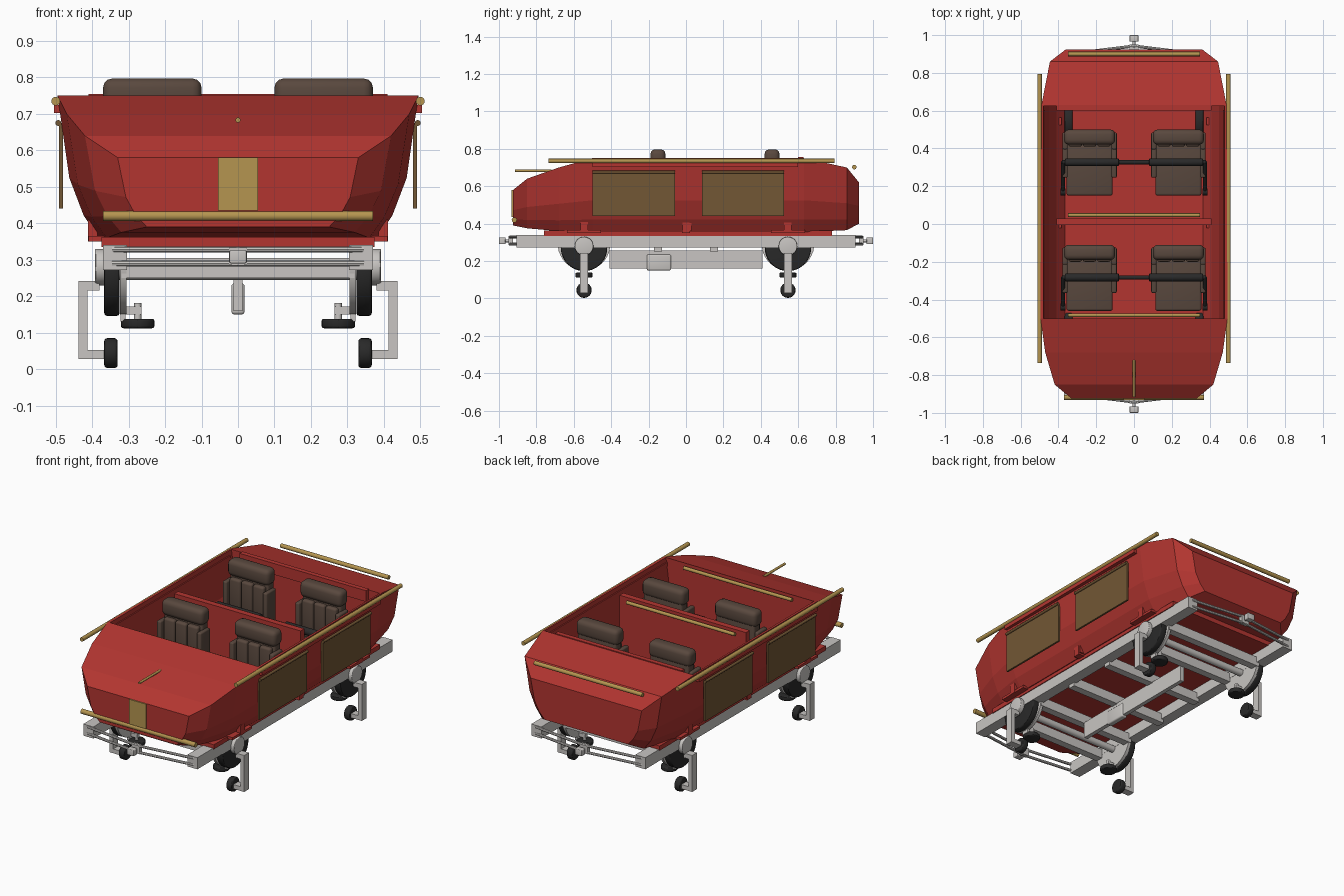
import bpy, bmesh
from mathutils import Vector, Matrix

cube = bpy.data.objects.get("Cube")
if cube:
    bpy.data.objects.remove(cube, do_unlink=True)


def material(name, *rgb):
    m = bpy.data.materials.new(name)
    m.use_nodes = True
    m.diffuse_color = (*rgb, 1)
    m.node_tree.nodes["Principled BSDF"].inputs["Base Color"].default_value = (*rgb, 1)
    return m


RED = material("red paint", 0.45, 0.036, 0.03)
GOLD = material("gold", 0.46, 0.30, 0.08)
BROWN = material("bronze panel", 0.17, 0.095, 0.035)
SEAT = material("brown upholstery", 0.10, 0.065, 0.048)
BLACK = material("black rubber", 0.022, 0.022, 0.022)
STEEL = material("light grey steel", 0.58, 0.56, 0.54)


def finish(name, bm, mat, smooth=False):
    bmesh.ops.recalc_face_normals(bm, faces=bm.faces)
    mesh = bpy.data.meshes.new(name)
    bm.to_mesh(mesh)
    bm.free()
    ob = bpy.data.objects.new(name, mesh)
    bpy.context.collection.objects.link(ob)
    mesh.materials.append(mat)
    if smooth:
        bpy.ops.object.select_all(action="DESELECT")
        ob.select_set(True)
        bpy.context.view_layer.objects.active = ob
        bpy.ops.object.shade_smooth_by_angle()
    return ob


def box(name, mat, x, y, z, bevel=0):
    """Box from the (low, high) range on each axis."""
    bm = bmesh.new()
    bmesh.ops.create_cube(bm, size=1)
    for v in bm.verts:
        for i, r in enumerate((x, y, z)):
            v.co[i] = r[0] if v.co[i] < 0 else r[1]
    if bevel:
        bmesh.ops.bevel(bm, geom=bm.edges[:], offset=bevel, segments=3,
                        profile=0.5, affect="EDGES")
    return finish(name, bm, mat, bevel > 0)


def rod(name, mat, a, b, r, sides=16, bevel=0):
    """Cylinder between two points."""
    a, b = Vector(a), Vector(b)
    bm = bmesh.new()
    turn = (b - a).to_track_quat("Z", "Y").to_matrix().to_4x4()
    bmesh.ops.create_cone(bm, cap_ends=True, segments=sides, radius1=r, radius2=r,
                          depth=(b - a).length,
                          matrix=Matrix.Translation((a + b) / 2) @ turn)
    if bevel:
        rims = [e for e in bm.edges if any(len(f.verts) > 4 for f in e.link_faces)]
        bmesh.ops.bevel(bm, geom=rims, offset=bevel, segments=3, profile=0.5, affect="EDGES")
    return finish(name, bm, mat, True)


def span(s, a, b):
    return tuple(sorted((s * a, s * b)))


def loft(name, mat, stations):
    """Skin symmetric cross-sections given as (y, [(half width, z), ...])."""
    bm = bmesh.new()
    rings = []
    for y, half in stations:
        pts = half + [(-x, z) for x, z in reversed(half)]
        rings.append([bm.verts.new((x, y, z)) for x, z in pts])
    for r, q in zip(rings, rings[1:]):
        for i in range(len(r)):
            j = (i + 1) % len(r)
            bm.faces.new((r[i], r[j], q[j], q[i]))
    bm.faces.new(rings[0])
    bm.faces.new(rings[-1])
    return finish(name, bm, mat)


# Hull: faceted shell with an open passenger well
def section(bottom, top, zb, zt, full=0.0):
    low = bottom + (top - bottom) * 0.38
    mid = bottom + (top - bottom) * 0.72
    return [(bottom, zb), (low, zb + (zt - zb) * 0.17),
            (mid, zb + (zt - zb) * 0.43), (top, zt)]


hull = loft("hull", RED, [
    (-0.925, section(0.25, 0.33, 0.39, 0.58)),
    (-0.85, section(0.32, 0.42, 0.375, 0.64)),
    (-0.68, section(0.36, 0.47, 0.36, 0.70)),
    (-0.50, section(0.38, 0.495, 0.355, 0.75)),
    (0.63, section(0.38, 0.49, 0.355, 0.75)),
    (0.86, section(0.33, 0.445, 0.365, 0.70)),
    (0.925, section(0.27, 0.36, 0.40, 0.62))])
well = [(0.365, 0.37), (0.41, 0.425), (0.45, 0.525), (0.48, 0.75), (0.482, 0.82)]
cutter = loft("well_cutter", RED, [(-0.5, well), (0.625, well)])
cutter.hide_render = True
cut = hull.modifiers.new("well", "BOOLEAN")
cut.operation, cut.solver, cut.object = "DIFFERENCE", "EXACT", cutter
bpy.ops.object.select_all(action="DESELECT")
hull.select_set(True)
bpy.context.view_layer.objects.active = hull
bpy.ops.object.modifier_apply(modifier="well")
bpy.data.objects.remove(cutter, do_unlink=True)

# Bulkheads, floor pan and grab bars
box("floor_pan", RED, (-0.375, 0.375), (-0.76, 0.78), (0.335, 0.362))
box("partition", RED, (-0.41, 0.41), (-0.005, 0.03), (0.36, 0.75))
box("rear_lip", RED, (-0.41, 0.41), (0.60, 0.628), (0.69, 0.755))
for name, y in (("front", -0.483), ("middle", 0.047)):
    rod(name + "_grab_bar", GOLD, (-0.35, y, 0.73), (0.35, y, 0.73), 0.01)

# Gold trim
rod("front_bumper", GOLD, (-0.37, -0.918, 0.42), (0.37, -0.918, 0.42), 0.014)
rod("rear_bar", GOLD, (-0.35, 0.9, 0.702), (0.35, 0.9, 0.702), 0.012)
rod("nose_rod", GOLD, (0, -0.915, 0.683), (0, -0.72, 0.683), 0.007)
box("nose_plate", GOLD, (-0.055, 0.055), (-0.932, -0.924), (0.435, 0.58))

for s in (1, -1):
    side = "left" if s > 0 else "right"
    rod(side + "_side_rail", GOLD, (s * 0.5, -0.735, 0.735), (s * 0.5, 0.795, 0.735), 0.012)
    box(side + "_rail_backing", RED, span(s, 0.47, 0.505), (-0.5, 0.6), (0.702, 0.725))
    for y0, y1 in ((-0.5, -0.06), (0.085, 0.525)):
        box(side + "_door_panel", BROWN, span(s, 0.48, 0.491), (y0, y1), (0.44, 0.675))
        rod(side + "_door_trim", BROWN, (s * 0.493, y0, 0.675), (s * 0.493, y1, 0.675), 0.008)
    for y, w in ((0, 0.022), (-0.545, 0.09), (0.545, 0.09)):
        box(side + "_hull_bracket", RED, span(s, 0.36, 0.41), (y - w, y + w), (0.35, 0.365))
        box(side + "_hull_tab", RED, span(s, 0.385, 0.412), (y - 0.02, y + 0.02), (0.35, 0.41))


# Seats, each with cushion, padded back, bolsters and headrest
def seat(cx, y):
    def part(name, w, ys, zs, off=0, bevel=0.012):
        return box("seat_" + name, SEAT, (cx + off - w, cx + off + w),
                   (y + ys[0], y + ys[1]), zs, bevel)

    part("base", 0.11, (-0.30, 0), (0.36, 0.42), bevel=0.005)
    part("cushion", 0.122, (-0.345, -0.04), (0.41, 0.49))
    part("back", 0.125, (-0.06, 0), (0.42, 0.73))
    part("headrest", 0.135, (-0.075, 0.005), (0.705, 0.797), bevel=0.025)
    for i in (-1, 0, 1):
        part("pad", 0.036, (-0.085, -0.04), (0.48, 0.70), i * 0.076)
    for i in (-1, 1):
        part("bolster", 0.014, (-0.1, -0.01), (0.42, 0.68), i * 0.13, 0.008)
        part("armrest", 0.014, (-0.25, -0.03), (0.44, 0.53), i * 0.13, 0.008)


for row, y in (("front", -0.115), ("rear", 0.495)):
    bar_y = y - 0.168
    rod(row + "_lap_bar", BLACK, (-0.38, bar_y, 0.57), (0.38, bar_y, 0.57), 0.011)
    for s in (1, -1):
        seat(s * 0.235, y)
        rod(row + "_lap_pad", BLACK, (s * 0.08, bar_y, 0.57), (s * 0.365, bar_y, 0.57),
            0.021, 16, 0.006)
        rod(row + "_lap_arm", BLACK, (s * 0.376, bar_y, 0.57), (s * 0.376, y - 0.325, 0.44), 0.011)
        rod(row + "_lap_pivot", BLACK, (s * 0.362, y - 0.325, 0.44),
            (s * 0.39, y - 0.325, 0.44), 0.018)

# Chassis frame
for s in (1, -1):
    box("side_beam", STEEL, span(s, 0.305, 0.37), (-0.905, 0.905), (0.272, 0.34))
for y in (-0.66, -0.43, -0.15, 0.15, 0.43, 0.66):
    box("cross_beam", STEEL, (-0.32, 0.32), (y - 0.022, y + 0.022), (0.25, 0.305))
box("spine_plate", STEEL, (-0.012, 0.012), (-0.41, 0.41), (0.16, 0.255))
box("spine_block", STEEL, (-0.018, 0.018), (-0.21, -0.08), (0.15, 0.235), 0.008)

for e in (1, -1):
    # End couplers with bowed tie bars
    for s in (1, -1):
        for z in (0.29, 0.328):
            rod("tie_bar", STEEL, (s * 0.345, e * 0.9, z), (0, e * 0.942, z), 0.008, 8)
    box("coupler_block", STEEL, (-0.025, 0.025), span(e, 0.925, 0.95), (0.285, 0.333))
    rod("coupler_pin", STEEL, (0, e * 0.94, 0.308), (0, e * 0.97, 0.308), 0.008)
    box("coupler_head", STEEL, (-0.023, 0.023), span(e, 0.965, 1), (0.29, 0.326), 0.004)

    # Wheel assemblies
    y = e * 0.545
    strip = (y - 0.022, y + 0.022)
    rod("axle", STEEL, (-0.33, y, 0.265), (0.33, y, 0.265), 0.02)
    for s in (1, -1):
        guard = rod("wheel_guard", STEEL, (s * 0.306, y, 0.29), (s * 0.324, y, 0.29), 0.14, 40)
        bm = bmesh.new()
        bm.from_mesh(guard.data)
        bmesh.ops.bisect_plane(bm, geom=bm.verts[:] + bm.edges[:] + bm.faces[:],
                               plane_co=(0, 0, 0.32), plane_no=(0, 0, 1), clear_outer=True)
        bm.to_mesh(guard.data)
        bm.free()
        rod("road_wheel", BLACK, (s * 0.325, y, 0.27), (s * 0.367, y, 0.27), 0.124, 40, 0.008)
        rod("wheel_hub", STEEL, (s * 0.36, y, 0.28), (s * 0.392, y, 0.28), 0.05, 24, 0.004)
        box("strut_top", STEEL, span(s, 0.38, 0.437), strip, (0.215, 0.242))
        box("strut", STEEL, span(s, 0.413, 0.437), strip, (0.028, 0.242))
        box("strut_foot", STEEL, span(s, 0.36, 0.437), strip, (0.028, 0.053))
        rod("under_wheel", BLACK, (s * 0.33, y, 0.044), (s * 0.367, y, 0.044), 0.041, 24, 0.009)
        box("guide_bracket", STEEL, span(s, 0.308, 0.322), strip, (0.13, 0.28))
        rod("guide_wheel", BLACK, (s * 0.275, y, 0.112), (s * 0.275, y, 0.138), 0.046, 24, 0.007)
        rod("guide_shaft", STEEL, (s * 0.275, y, 0.135), (s * 0.275, y, 0.182), 0.01)
        box("guide_arm", STEEL, span(s, 0.265, 0.315), (y - 0.01, y + 0.01), (0.15, 0.172))
